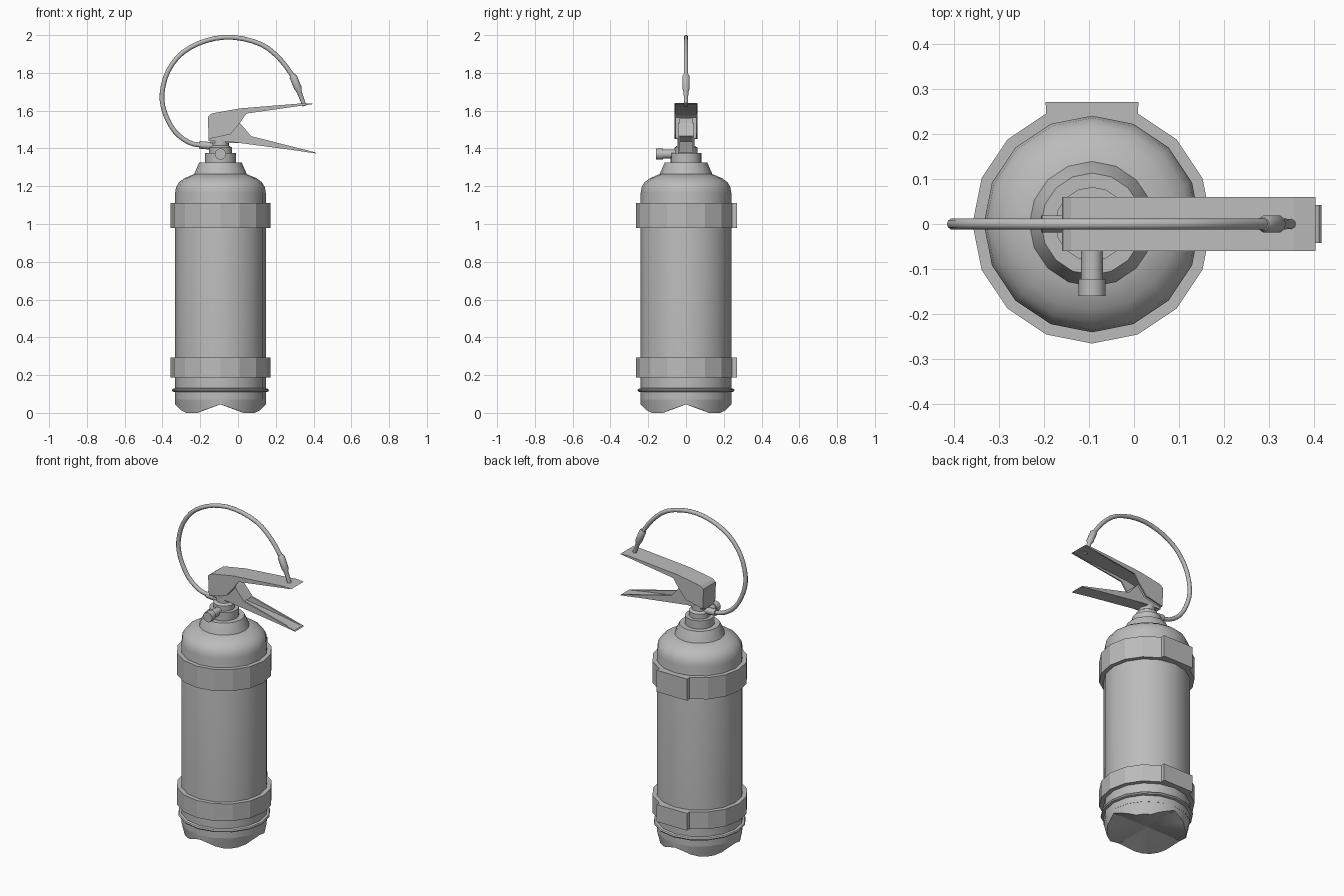
import bpy, bmesh, math
from mathutils import Vector

if "Cube" in bpy.data.objects:
    bpy.data.objects.remove(bpy.data.objects["Cube"])

AX = -0.093          # x of the cylinder axis
SIDES = 16

grey = bpy.data.materials.new("plain grey")
grey.diffuse_color = (0.5, 0.5, 0.5, 1)
grey.use_nodes = True
grey.node_tree.nodes["Principled BSDF"].inputs["Base Color"].default_value = grey.diffuse_color


def finish(name, bm, smooth=True, angle=32):
    bmesh.ops.recalc_face_normals(bm, faces=bm.faces)
    me = bpy.data.meshes.new(name)
    bm.to_mesh(me)
    bm.free()
    ob = bpy.data.objects.new(name, me)
    bpy.context.collection.objects.link(ob)
    me.materials.append(grey)
    if smooth:
        bpy.ops.object.select_all(action='DESELECT')
        ob.select_set(True)
        bpy.context.view_layer.objects.active = ob
        bpy.ops.object.shade_smooth_by_angle(angle=math.radians(angle))
    return ob


def skin(name, rings, smooth=True, angle=32):
    """Join rings of points into a closed tube with end caps."""
    bm = bmesh.new()
    vs = [[bm.verts.new(p) for p in r] for r in rings]
    n = len(vs[0])
    for a, b in zip(vs, vs[1:]):
        for i in range(n):
            j = (i + 1) % n
            bm.faces.new((a[i], a[j], b[j], b[i]))
    bm.faces.new(vs[0])
    bm.faces.new(vs[-1])
    return finish(name, bm, smooth, angle)


def lathe(name, profile, n=SIDES, angle=32):
    return skin(name, [[(AX + r * math.cos(2 * math.pi * i / n),
                         r * math.sin(2 * math.pi * i / n), z)
                        for i in range(n)] for r, z in profile], angle=angle)


def tube(name, path, radii, n=10):
    """Round section along a path of points."""
    path = [Vector(p) for p in path]
    rings = []
    for k, p in enumerate(path):
        a, b = max(k - 1, 0), min(k + 1, len(path) - 1)
        while (path[b] - path[a]).length < 1e-6:
            a, b = max(a - 1, 0), min(b + 1, len(path) - 1)
        t = (path[b] - path[a]).normalized()
        u = t.cross(Vector((0, 1, 0)))
        u = u.normalized() if u.length > 0.1 else Vector((1, 0, 0))
        v = t.cross(u)
        rings.append([p + radii[k] * (u * math.cos(2 * math.pi * i / n)
                                      + v * math.sin(2 * math.pi * i / n))
                      for i in range(n)])
    return skin(name, rings, angle=40)


def slab(name, outline, y0, y1):
    """Side outline in x and z, given thickness along y."""
    return skin(name, [[(x, y, z) for x, z in outline] for y in (y0, y1)], False)


# Cylinder with rounded shoulder
lathe("cylinder", [(0.24, 0.07), (0.24, 1.165), (0.235, 1.195), (0.219, 1.222),
                   (0.19, 1.243), (0.14, 1.264)])
# Collar, neck nut and valve stem
lathe("collar", [(0.141, 1.255), (0.137, 1.27), (0.113, 1.325)])
lathe("neck_nut", [(0.082, 1.31), (0.082, 1.375)])
lathe("valve_stem", [(0.06, 1.36), (0.06, 1.405), (0.045, 1.415), (0.045, 1.45)])
# Seam bead near the foot
lathe("seam_bead", [(0.238, 0.109), (0.253, 0.113), (0.257, 0.12),
                    (0.253, 0.127), (0.238, 0.131)])

# Scalloped base with four feet
bm = bmesh.new()
top, low = [], []
N = 2 * SIDES
for i in range(N):
    t = 2 * math.pi * i / N
    shrink = math.cos(math.pi / SIDES) if i % 2 else 1
    off = abs((math.degrees(t) + 45) % 90 - 45)      # 0 on axes, 45 on feet
    f = min(off / 33.0, 1)
    c, s = math.cos(t) * shrink, math.sin(t) * shrink
    top.append(bm.verts.new((AX + 0.24 * c, 0.24 * s, 0.075)))
    r = 0.24 - 0.018 * f
    low.append(bm.verts.new((AX + r * c, r * s, 0.045 * (1 - f))))
hub = bm.verts.new((AX, 0, 0.045))
for i in range(N):
    j = (i + 1) % N
    bm.faces.new((top[i], top[j], low[j], low[i]))
    bm.faces.new((low[i], low[j], hub))
finish("scalloped_base", bm)

# Mounting straps with a flat back pad
R = 0.265
strap = [(AX + R * math.cos(math.pi * k / 8), R * math.sin(math.pi * k / 8))
         for k in range(16) if k != 4]
strap[4:4] = [(AX + 0.103, 0.27), (AX - 0.103, 0.27)]
for name, z0, z1 in (("upper_strap", 0.98, 1.112), ("lower_strap", 0.187, 0.292)):
    skin(name, [[(x, y, z) for x, y in strap] for z in (z0, z1)], angle=20)

# Upper lever: hollow channel open below
wall = [(-0.155, 1.45), (-0.16, 1.568), (-0.14, 1.585), (0.01, 1.612), (0.355, 1.64),
        (0.40, 1.635), (0.32, 1.624), (0.045, 1.585), (0.01, 1.535), (-0.04, 1.475)]
for side, y in (("front", -0.06), ("back", 0.052)):
    slab("upper_lever_wall_" + side, wall, y, y + 0.008)
slab("upper_lever_top", [(-0.16, 1.568), (-0.14, 1.585), (0.01, 1.612), (0.355, 1.64),
                         (0.402, 1.636), (0.355, 1.631), (0.01, 1.602),
                         (-0.135, 1.575), (-0.15, 1.562)], -0.06, 0.06)
slab("upper_lever_end", [(-0.155, 1.45), (-0.16, 1.57), (-0.148, 1.57),
                         (-0.145, 1.452)], -0.06, 0.06)

# Valve block between the levers
slab("valve_block", [(-0.145, 1.43), (-0.145, 1.52), (-0.02, 1.56), (0.01, 1.535),
                     (0.07, 1.465), (0.02, 1.43)], -0.034, 0.034)
# Lower handle: channel open above
grip = [(-0.155, 1.44), (-0.155, 1.452), (-0.04, 1.475), (0.01, 1.535), (0.07, 1.465),
        (0.41, 1.379), (0.415, 1.373), (0.28, 1.393), (-0.03, 1.434)]
for side, y in (("front", -0.042), ("back", 0.032)):
    slab("lower_handle_wall_" + side, grip, y, y + 0.01)
slab("lower_handle_floor", [(-0.155, 1.44), (-0.155, 1.45), (-0.03, 1.446),
                            (0.28, 1.402), (0.41, 1.379), (0.415, 1.373),
                            (0.28, 1.393), (-0.03, 1.434)], -0.042, 0.042)

# Side gauge pointing forward
tube("gauge", [(AX, -0.03, 1.37), (AX, -0.122, 1.37), (AX, -0.122, 1.37), (AX, -0.16, 1.37)],
     [0.024, 0.024, 0.03, 0.03], 14)

# Hose: smooth loop through guide points
guide = [(-0.12, 1.41), (-0.19, 1.417), (-0.26, 1.432), (-0.335, 1.49), (-0.388, 1.59),
         (-0.402, 1.69), (-0.37, 1.81), (-0.29, 1.91), (-0.165, 1.972), (-0.025, 1.988),
         (0.125, 1.95), (0.225, 1.87), (0.295, 1.775)]
pts = [Vector((x, 0, z)) for x, z in guide]
path = []
for k in range(len(pts) - 1):
    p0, p1, p2, p3 = (pts[max(0, min(len(pts) - 1, k + d))] for d in (-1, 0, 1, 2))
    for s in (0, 1 / 3, 2 / 3):
        path.append(0.5 * (2 * p1 + (p2 - p0) * s + (2 * p0 - 5 * p1 + 4 * p2 - p3) * s * s
                           + (3 * p1 - p0 - 3 * p2 + p3) * s ** 3))
path.append(pts[-1])
tube("hose", path, [0.0125] * len(path))
# Hose coupling at the valve
tube("hose_coupling", [(-0.10, 0, 1.41), (-0.205, 0, 1.419)], [0.02, 0.02])
# Nozzle resting on the lever
tube("nozzle", [(0.287, 0, 1.79), (0.292, 0, 1.78), (0.318, 0, 1.718), (0.324, 0, 1.70),
                (0.352, 0, 1.625)], [0.014, 0.02, 0.02, 0.013, 0.011])
